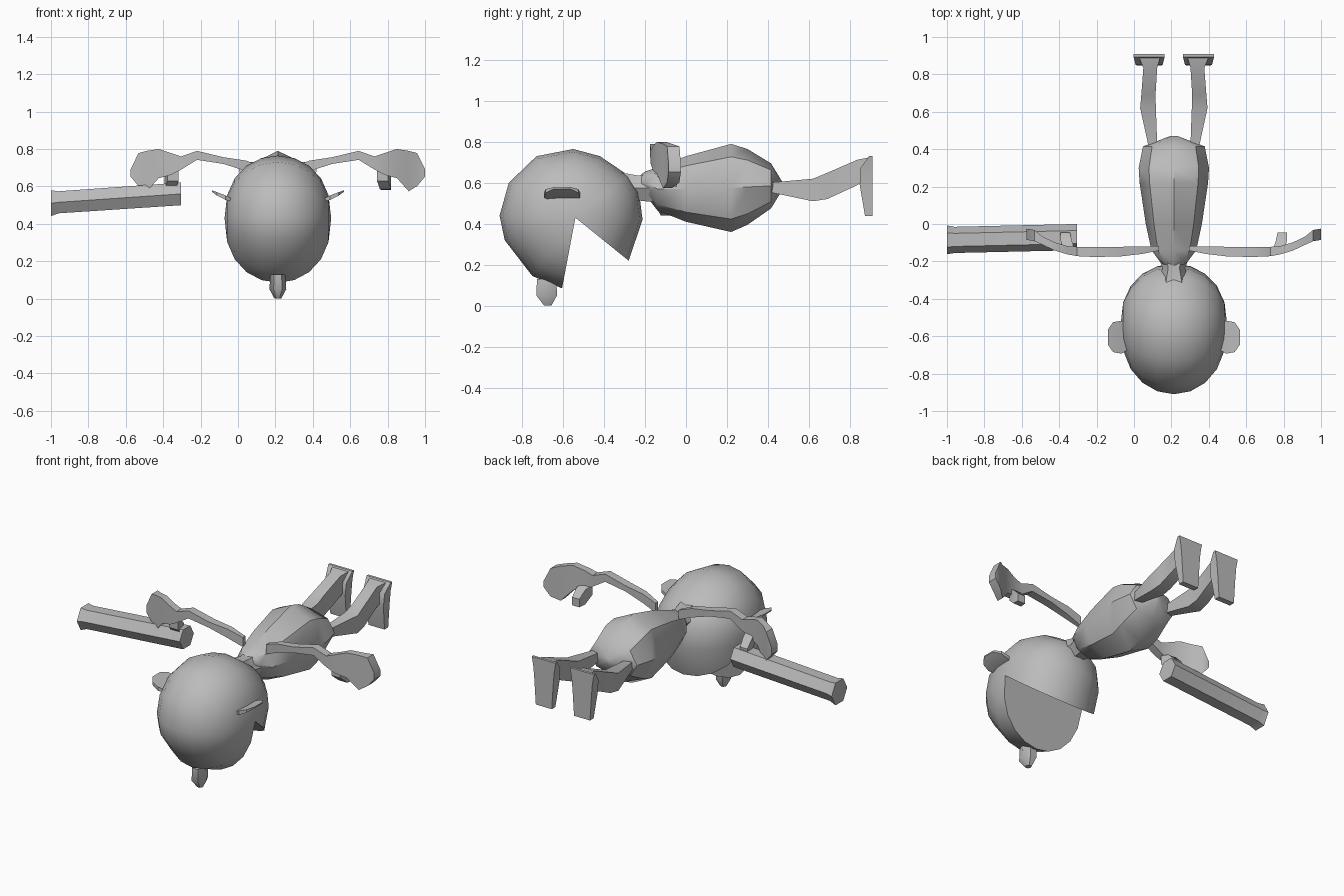
import bpy, bmesh
from math import sin, cos, pi, sqrt, radians
from mathutils import Vector

if "Cube" in bpy.data.objects:
    bpy.data.objects.remove(bpy.data.objects["Cube"], do_unlink=True)

CX = 0.213  # middle of the figure

grey = bpy.data.materials.new("plain_grey")
grey.use_nodes = True
GREY = (0.5, 0.5, 0.5, 1)
grey.diffuse_color = GREY
grey.node_tree.nodes["Principled BSDF"].inputs["Base Color"].default_value = GREY


def finish(name, bm, angle):
    bmesh.ops.remove_doubles(bm, verts=bm.verts, dist=0.0005)
    bmesh.ops.recalc_face_normals(bm, faces=bm.faces)
    mesh = bpy.data.meshes.new(name)
    bm.to_mesh(mesh)
    bm.free()
    mesh.materials.append(grey)
    ob = bpy.data.objects.new(name, mesh)
    bpy.context.collection.objects.link(ob)
    bpy.ops.object.select_all(action='DESELECT')
    ob.select_set(True)
    bpy.context.view_layer.objects.active = ob
    bpy.ops.object.shade_smooth_by_angle(angle=radians(angle))
    return ob


def loft(name, axis, sides, sections, angle=35):
    """Skin rings (x, y, z, half_u, half_v) strung along an axis."""
    u, v = {'x': ((0, 1, 0), (0, 0, 1)), 'y': ((1, 0, 0), (0, 0, 1)),
            'z': ((1, 0, 0), (0, 1, 0))}[axis]
    u, v = Vector(u), Vector(v)
    turn, grow = (pi / 4, sqrt(2)) if sides == 4 else (0, 1)
    bm = bmesh.new()
    rings = []
    for x, y, z, hu, hv in sections:
        ring = []
        for i in range(sides):
            a = turn + 2 * pi * i / sides
            ring.append(bm.verts.new(Vector((x, y, z))
                                     + u * hu * grow * cos(a) + v * hv * grow * sin(a)))
        rings.append(ring)
    for a, b in zip(rings, rings[1:]):
        for i in range(sides):
            j = (i + 1) % sides
            bm.faces.new((a[i], a[j], b[j], b[i]))
    bm.faces.new(rings[0])
    bm.faces.new(rings[-1])
    return finish(name, bm, angle)


def both_sides(name, axis, sides, sections, angle=35):
    for label, s in (("left", 1), ("right", -1)):
        loft(f"{label}_{name}", axis, sides,
             [(CX + s * d, *rest) for d, *rest in sections], angle)


# Head: arcs fanned about the jaw hinge, leaving the mouth open
hinge_y, hinge_z, half_width = -0.54, 0.43, 0.285
outline = [(-.28, .22), (-.212, .42), (-.23, .56), (-.28, .635), (-.42, .73),
           (-.55, .765), (-.73, .73), (-.865, .6), (-.91, .44), (-.885, .32),
           (-.75, .145), (-.605, .085)]
bm = bmesh.new()
STEPS = 10
arcs = []
for y, z in outline:
    arc = []
    for i in range(STEPS + 1):
        t = -pi / 2 + pi * i / STEPS
        r = max(cos(t), 0) ** 0.85
        arc.append(bm.verts.new((CX + half_width * sin(t),
                                 hinge_y + (y - hinge_y) * r,
                                 hinge_z + (z - hinge_z) * r)))
    arcs.append(arc)
for k in range(STEPS + 1):
    if k in (0, STEPS):
        continue
    for a, b in zip(arcs, arcs[1:]):
        if k < STEPS - 1:
            bm.faces.new((a[k], a[k + 1], b[k + 1], b[k]))
for a, b in zip(arcs, arcs[1:]):
    bm.faces.new((a[0], a[1], b[1]))
    bm.faces.new((a[STEPS], b[STEPS - 1], a[STEPS - 1]))
bmesh.ops.remove_doubles(bm, verts=[a[k] for a in arcs for k in (0, STEPS)], dist=0.001)
# Mouth surfaces close the two ends of the fan
bmesh.ops.holes_fill(bm, edges=[], sides=0)
bm.verts.ensure_lookup_table()
poles = [min(bm.verts, key=lambda p: p.co.x), max(bm.verts, key=lambda p: p.co.x)]
for arc in (arcs[0], arcs[-1]):
    bm.faces.new([poles[0]] + arc[1:STEPS] + [poles[1]])
finish("head", bm, 40)

# Nose and ears
loft("nose", 'z', 6, [(CX, -.675, 0, .018, .02), (CX, -.68, .05, .045, .058),
                      (CX, -.68, .13, .04, .055)], 50)
both_sides("ear", 'x', 4, [(.24, -.6, .525, .07, .008), (.28, -.605, .54, .088, .012),
                           (.325, -.605, .56, .08, .009), (.353, -.605, .575, .04, .004)])

# Neck and torso
loft("neck", 'y', 6, [(CX, -.36, .58, .1, .09), (CX, -.235, .575, .06, .07),
                      (CX, -.16, .575, .09, .08)])
loft("torso", 'y', 8, [(CX, -.24, .6, .025, .025), (CX, -.2, .6, .075, .055),
                       (CX, -.14, .57, .12, .105), (CX, 0, .57, .15, .16),
                       (CX, .22, .575, .183, .215), (CX, .3, .58, .188, .185),
                       (CX, .415, .585, .165, .11), (CX, .47, .585, .02, .02)], 40)

# Arms with cupped hands and thumbs
both_sides("arm", 'x', 4, [(.08, -.13, .675, .012, .03), (.17, -.14, .71, .02, .028),
                           (.29, -.148, .738, .026, .018), (.432, -.15, .766, .026, .024),
                           (.517, -.147, .725, .025, .035), (.57, -.14, .72, .022, .058),
                           (.637, -.12, .722, .022, .078), (.7, -.09, .682, .022, .108),
                           (.745, -.062, .69, .03, .088), (.787, -.055, .672, .03, .02)])
both_sides("thumb", 'y', 4, [(.56, -.14, .66, .03, .03), (.575, -.09, .63, .03, .045),
                             (.58, -.045, .605, .025, .025)])

# Legs and feet
both_sides("leg", 'y', 4, [(.11, .4, .578, .022, .022), (.138, .62, .565, .042, .055),
                           (.136, .69, .585, .038, .064), (.126, .835, .65, .037, .062),
                           (.13, .9, .68, .06, .045)])
both_sides("foot", 'z', 4, [(.132, .892, .437, .055, .018), (.132, .879, .59, .065, .031),
                            (.132, .88, .67, .072, .03), (.132, .902, .73, .083, .008)])

# Six-sided club with a flared end, held under the right hand
loft("club", 'x', 6, [(-.305, -.07, .56, .07, .07), (-.96, -.085, .515, .07, .068),
                      (-1, -.085, .51, .077, .08)], 25)
